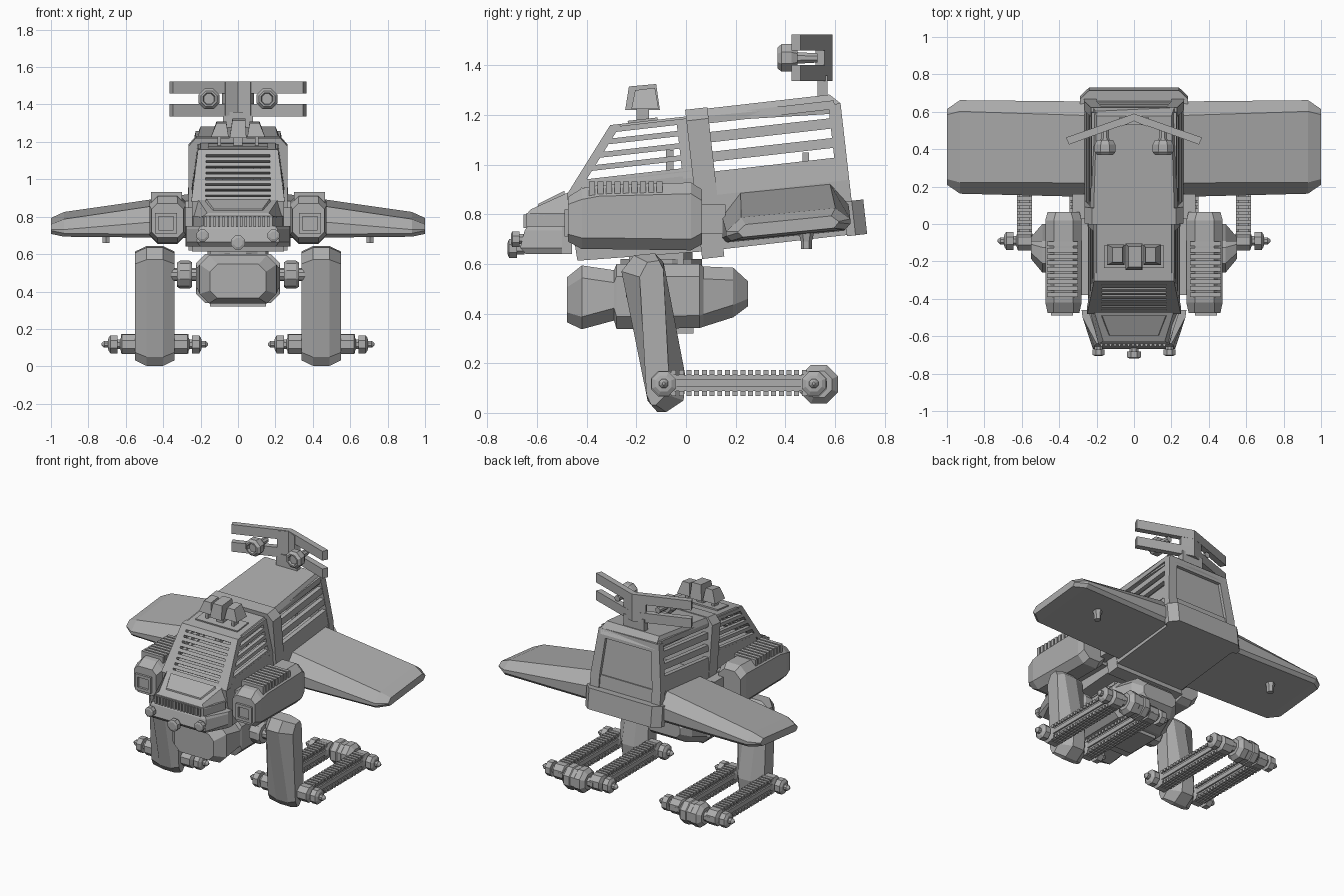
import bpy, bmesh, math

gray = bpy.data.materials.new("hull gray")
gray.diffuse_color = (0.42, 0.42, 0.42, 1)

# ---------- helpers: a solid is a list of matching cross-section rings ----------
def part(name, solids, mirror=False):
    bm = bmesh.new()
    for sx in ((1, -1) if mirror else (1,)):
        for rings in solids:
            vs = [[bm.verts.new((p[0] * sx, p[1], p[2])) for p in r] for r in rings]
            n = len(vs[0])
            for a, b in zip(vs, vs[1:]):
                for i in range(n):
                    bm.faces.new((a[i], a[(i + 1) % n], b[(i + 1) % n], b[i]))
            bm.faces.new(vs[0][::-1])
            bm.faces.new(vs[-1])
    bmesh.ops.recalc_face_normals(bm, faces=bm.faces)
    me = bpy.data.meshes.new(name)
    bm.to_mesh(me)
    bm.free()
    me.materials.append(gray)
    ob = bpy.data.objects.new(name, me)
    bpy.context.collection.objects.link(ob)
    return ob

def box(x0, x1, y0, y1, z0, z1):
    return [[(x, y0, z0), (x, y1, z0), (x, y1, z1), (x, y0, z1)] for x in (x0, x1)]

def slab(pts, *xs):
    """Side profile (y, z) extruded through the given x positions."""
    return [[(x, y, z) for y, z in pts] for x in xs]

def lathe(axis, c, prof, n=8):
    """Round part along 'x', 'y' or 'z'; prof = (offset, radius)."""
    rings = []
    for o, r in prof:
        ring = []
        for i in range(n):
            a = 2 * math.pi * (i + .5) / n
            u, v = r * math.cos(a), r * math.sin(a)
            d = {'x': (o, u, v), 'y': (u, o, v), 'z': (u, v, o)}[axis]
            ring.append(tuple(c[k] + d[k] for k in range(3)))
        rings.append(ring)
    return rings

def octo(y, hw, z0, z1, c, xc=0):
    """Chamfered rectangle across the body at depth y."""
    return [(xc - hw + c, y, z0), (xc + hw - c, y, z0), (xc + hw, y, z0 + c), (xc + hw, y, z1 - c),
            (xc + hw - c, y, z1), (xc - hw + c, y, z1), (xc - hw, y, z1 - c), (xc - hw, y, z0 + c)]

CA, SA = math.cos(math.radians(6.5)), math.sin(math.radians(6.5))
def tilt(rings):
    """Hull frame (x, along, up) leans back 6.5 degrees."""
    return [[(x, .065 + s * CA - t * SA, .62 + s * SA + t * CA) for x, s, t in r] for r in rings]

def wall(s0, s1, t0, t1, w, thick=.03, k=0.0):
    """Side wall strip leaning inwards by w(t); front edge raked by k."""
    return tilt([[(w(t) - d, s, t) for s, t in
                  ((s0 + k * t0, t0), (s1, t0), (s1, t1), (s0 + k * t1, t1))] for d in (0, thick)])

# ---------- legs ----------
def leg_profile(g):
    pts = [(-.26, .57), (-.21, .635), (-.125, .643), (-.09, .605), (0, .137), (-.01, .05),
           (-.08, .003), (-.115, .003), (-.155, .05)]
    cy, cz = -.13, .32
    return [(cy + (y - cy) * (1 - g * 5) + (z - cz) * .13 * g * 5, cz + (z - cz) * (1 - g)) for y, z in pts]
def ring(x, g):
    return [(x, y, z) for y, z in leg_profile(g)]
part("leg", [[ring(.34, .09), ring(.40, 0), ring(.49, 0), ring(.55, .09)]], True)
part("hip_joint", [lathe('x', (0, -.17, .49), [(.2, .035), (.245, .035), (.245, .065), (.26, .075),
     (.31, .075), (.325, .065), (.325, .035), (.36, .035)], 10)], True)

# ---------- feet: two track bars, axle hubs and heel barrel ----------
bars, hubs, heel = [], [], []
for xc, d in ((.305, -1), (.585, 1)):
    bars += [box(xc - .03, xc + .03, -.07, .5, .088, .152), box(xc - .04, xc + .04, -.05, .48, .105, .135)]
    for i in range(18):
        y = -.06 + i * .031
        bars += [box(xc - .04, xc + .04, y, y + .02, z, z + .02) for z in (.068, .152)]
    for y in (-.09, .515):
        hubs.append(lathe('x', (xc, y, .118), [(-.045 * d, .035), (-.035 * d, .056), (.035 * d, .056),
            (.045 * d, .028), (.058 * d, .028), (.06 * d, .052), (.098 * d, .052), (.108 * d, .035),
            (.11 * d, .02), (.13 * d, .02), (.145 * d, .006)]))
heel = [lathe('x', (.445, .535, .115), [(-.13, .035), (-.085, .035), (-.085, .058), (-.06, .084), (-.02, .084),
        (-.015, .078), (.015, .078), (.02, .084), (.06, .084), (.085, .058), (.085, .035), (.13, .035)])]
part("foot_track_bars", bars, True)
part("foot_hubs", hubs, True)
part("heel_barrel", heel, True)
part("ankle_axle", [lathe('x', (.445, -.09, .118), [(-.13, .03), (.13, .03)])], True)

# ---------- pelvis and swivel ----------
part("pelvis", [[octo(*a) for a in ((-.48, .15, .365, .546, .04), (-.42, .205, .337, .594, .05),
    (-.29, .22, .372, .575, .05), (-.28, .225, .338, .6, .05), (.055, .225, .342, .6, .05),
    (.07, .21, .347, .59, .05), (.19, .18, .385, .585, .05), (.25, .13, .43, .53, .03))]])
part("swivel", [box(-.15, .15, -.21, .03, .32, .6), box(-.15, .15, -.23, -.01, .58, .67),
                lathe('z', (0, -.1, 0), [(.57, .17), (.62, .17), (.62, .13), (.68, .13)], 12)])

# ---------- collar between cab and rear body ----------
part("collar", [tilt([[(-.265, s, 0), (.265, s, 0), (.265, s, .56), (.225, s, .605), (-.225, s, .605),
                       (-.265, s, .56)] for s in (0, .09)])])

# ---------- rear body with open slatted sides ----------
rw = lambda t: .265 - max(0, t - .25) * .12
part("rear_lower_body", [tilt(box(-.262, .262, .09, .615, .03, .25))])
part("rear_roof", [tilt([[(-.2, .585, .6), (.2, .585, .6), (.215, .625, .56), (.215, .625, .52), (-.215, .625, .52),
                          (-.215, .625, .56)],
                         [(-.215, .09, .6), (.215, .09, .6), (.235, .09, .57), (.235, .09, .548), (-.235, .09, .548),
                          (-.235, .09, .57)]])])
part("rear_side_slats", [wall(.09, .6, a, b, rw) for a, b in ((.25, .345), (.385, .425), (.463, .505), (.54, .575))], True)
part("rear_corner_pillars", [tilt([[(w1, .575, t), (w2, .575, t), (w2, .625, t), (w1, .625, t)]
     for t, w1, w2 in ((.03, .2, .268), (.25, .2, .268), (.56, .17, .23))])], True)
part("rear_panel", [tilt(box(-.21, .21, .59, .605, .1, .56)), tilt(box(-.22, .22, .59, .625, .5, .56))])
part("rear_bumper", [tilt([[(-.29, .59, t), (.29, .59, t), (.29, .625, t), (.24, .672, t), (-.24, .672, t),
                            (-.29, .625, t)] for t in (.025, .165)])])
part("rear_seat_posts", [box(.08, .11, .47, .495, .85, 1.05)], True)

# ---------- cab ----------
cw = lambda t: .25 - max(0, t - .32) * .14
K = .795
S0 = -.512 - K * .32            # windscreen line: s = S0 + K * t
part("cab_lower_body", [tilt(slab([(-.512, .32), (-.5, .05), (0, .03), (0, .36), (-.42, .36), (-.46, .32)], -.245, .245))])
part("cab_roof", [tilt([[(-.215, s, .55), (.215, s, .55), (.2, s, .578), (-.2, s, .578)] for s in (-.307, 0)])])
part("cab_side_slats", [wall(S0 + .03, 0, a, b, cw, .025, K) for a, b in
                        ((.34, .372), (.403, .425), (.452, .474), (.502, .524), (.548, .57))]
     + [wall(-.04, 0, .33, .57, cw, .03)], True)
part("windscreen_pillars", [tilt([[(w, s, t) for s, t, w in ((-.512, .32, a), (-.307, .578, b), (-.262, .578, b),
     (-.467, .32, a))] for a, b in ((.175, .17), (.25, .214))])], True)
def on_screen(f0, f1, x, d):
    return tilt(slab([(-.512 + .205 * f + dd * .78, .32 + .258 * f - dd * .62)
                      for f, dd in ((f0, 0), (f1, 0), (f1, d), (f0, d))], -x, x))
part("windscreen_frame", [on_screen(0, .1, .2, .03), on_screen(.9, 1, .19, .03)])
part("windscreen_louvres", [on_screen(.13 + i * .11, .20 + i * .11, .18, .02) for i in range(7)])
part("cab_seat_posts", [box(.08, .12, -.08, -.05, .9, 1.06)], True)

# ---------- roof hatch and sensor cluster ----------
part("roof_hatch", [tilt(box(-.16, .16, -.235, -.115, .57, .587))])
def sensor(x0, x1, y0, y1, z0, z1, g):
    return [[(x0, y0, z0), (x1, y0, z0), (x1, y1, z0), (x0, y1, z0)],
            [(x0 + g, y0 + .015, z1), (x1 - g * .4, y0 + .015, z1), (x1 - g * .4, y1 - .015, z1 + .01), (x0 + g, y1 - .015, z1 + .01)]]
part("roof_sensor", [sensor(-.045, .045, -.245, -.105, 1.22, 1.315, .015), box(-.025, .025, -.2, -.15, 1.16, 1.23)])
part("roof_sensor_side", [[[(-x, y, z) for x, y, z in r] for r in sensor(-.145, -.05, -.22, -.11, 1.225, 1.3, .03)],
                          box(.09, .11, -.2, -.15, 1.16, 1.23)], True)

# ---------- nose ----------
part("hood", [[[(-.24, -.48, z0), (.24, -.48, z0), (w, y, z0), (-w, y, z0)]
               for z0, w, y in ((.7, .185, -.643), (.805, .185, -.643))],
              [[(-.24, -.46, .79), (.24, -.46, .79), (.19, -.643, .8), (-.19, -.643, .8)],
               [(-.215, -.46, .895), (.215, -.46, .895), (.165, -.625, .82), (-.165, -.625, .82)]],
              [[(-.18, -.49, .86), (.18, -.49, .86), (.14, -.6, .81), (-.14, -.6, .81)],
               [(-.17, -.49, .895), (.17, -.49, .895), (.13, -.595, .842), (-.13, -.595, .842)]]])
part("nose_grille", [box(-.18 + i * .024, -.168 + i * .024, -.655, -.63, .745, .8) for i in range(15)])
part("front_bumper", [[[(-.28, -.46, z), (.28, -.46, z), (.275, -.5, z), (w, y, z), (-w, y, z), (-.275, -.5, z)]
                       for z, w, y in ((.64, .2, -.645), (.665, .22, -.668), (.735, .21, -.65), (.75, .2, -.64))]])
lamp = [(0, .022), (-.03, .022), (-.03, .034), (-.06, .034), (-.065, .022)]
part("bumper_lamp_middle", [lathe('y', (0, -.65, .662), [(o * 1.05, r * 1.2) for o, r in lamp])])
part("bumper_lamps", [lathe('y', (.19, -.64, .7), lamp)], True)

# ---------- side pods with square headlights and top ribs ----------
part("side_pod", [[octo(y, hw, z0, z1, c, .377) for y, hw, z0, z1, c in
     ((-.475, .08, .69, .86, .03), (-.475, .085, .69, .87, .03), (-.42, .097, .66, .905, .045),
      (-.35, .097, .66, .918, .045), (.02, .097, .655, .928, .045), (.065, .085, .68, .9, .045))]], True)
part("pod_ribs", [box(.3, .465, -.39 + i * .034, -.366 + i * .034, .84, .932) for i in range(9)], True)
part("headlight_frame", [box(.325, .345, -.49, -.46, .71, .82), box(.425, .445, -.49, -.46, .71, .82),
                         box(.325, .445, -.49, -.46, .8, .82), box(.325, .445, -.49, -.46, .71, .73)], True)
part("pod_mount", [box(.23, .3, -.38, .03, .7, .85), box(.26, .33, .02, .16, .72, .84)], True)

# ---------- wings ----------
def wing_ring(x, yf, yr, zl, zm, zt, c):
    tl = lambda y: (y - .4) * .1
    return [(x, y, z + tl(y)) for y, z in ((yf + .02, zl), (yf, zl + .02), (yf, zm), (yf + c, zt), (yr - c, zt),
                                           (yr, zm), (yr, zl + .02), (yr - .02, zl))]
part("wing", [[wing_ring(.25, .145, .655, .71, .815, .905, .075), wing_ring(.93, .162, .662, .715, .755, .805, .06),
               wing_ring(1.0, .21, .615, .725, .75, .775, .03)]], True)
part("wing_stub", [lathe('z', (.705, .485, 0), [(.66, .022), (.69, .022), (.73, .032)], 6)], True)

# ---------- light bar ----------
def chevron(z0, z1, x1=.365):
    f = .125 * x1 / .365
    e = .018
    return [[(x1 - e, .55 - f, z0), (x1, .587 - f, z0), (x1, .587 - f, z1), (x1 - e, .55 - f, z1)],
            [(0, .55, z0), (0, .59, z0), (0, .59, z1), (0, .55, z1)]]
part("light_bar", [chevron(1.337, 1.402), chevron(1.46, 1.524), chevron(1.34, 1.52, .085)], True)
part("light_bar_post", [box(-.08, .08, .53, .57, 1.26, 1.36)])
part("light_bar_lamps", [lathe('y', (.155, .5, 1.43), [(.03, .02), (-.05, .025), (-.05, .045), (-.075, .06), (-.115, .06),
                                                       (-.132, .045), (-.132, .035), (-.115, .03)])], True)
